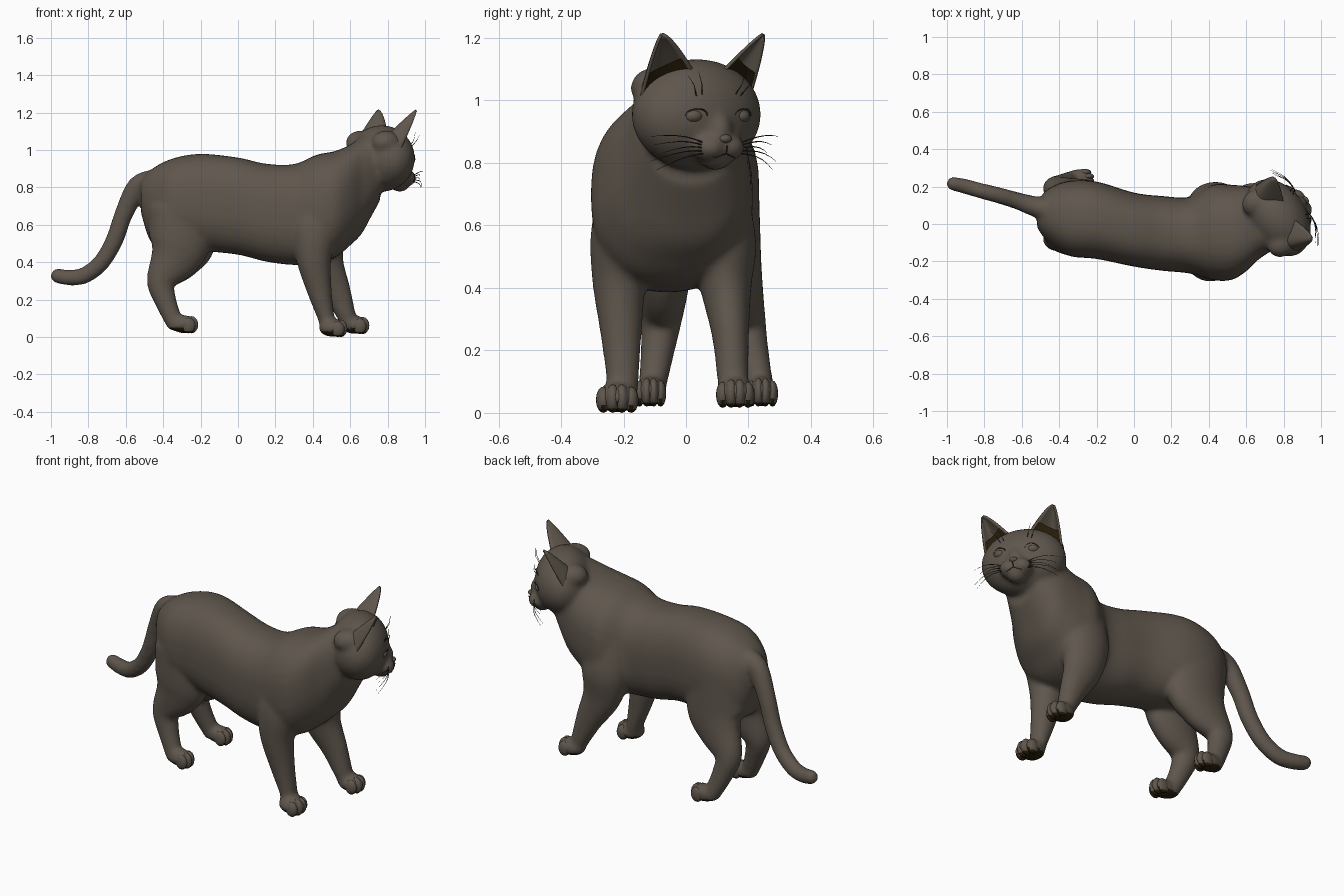
import bpy, bmesh, math
from mathutils import Vector, Matrix

if "Cube" in bpy.data.objects:
    bpy.data.objects.remove(bpy.data.objects["Cube"])


def material(name, rgb):
    m = bpy.data.materials.new(name)
    m.diffuse_color = (*rgb, 1)
    m.use_nodes = True
    m.node_tree.nodes["Principled BSDF"].inputs["Base Color"].default_value = m.diffuse_color
    return m


FUR = material("grey brown fur", (0.115, 0.094, 0.074))
DARK = material("dark brown skin", (0.022, 0.013, 0.003))
HAIR = material("whisker brown", (0.035, 0.028, 0.02))
HEAD = Matrix.Translation((0.755, 0.025, 0.955)) @ Matrix.Rotation(math.radians(32), 4, 'Z')


def finish(name, bm, *mats):
    bmesh.ops.recalc_face_normals(bm, faces=bm.faces)
    me = bpy.data.meshes.new(name)
    for f in bm.faces:
        f.smooth = True
    bm.to_mesh(me)
    bm.free()
    for m in mats:
        me.materials.append(m)
    ob = bpy.data.objects.new(name, me)
    bpy.context.collection.objects.link(ob)
    return ob


def ball(bm, c, r, frame=Matrix(), seg=24):
    mat = frame @ Matrix.Translation(c) @ Matrix.Diagonal((*r, 1))
    bmesh.ops.create_uvsphere(bm, u_segments=seg, v_segments=seg // 2, radius=1, matrix=mat)


def catmull(rows, steps=5):
    out = []
    for i in range(len(rows) - 1):
        q = [Vector(rows[min(max(k, 0), len(rows) - 1)]) for k in (i - 1, i, i + 1, i + 2)]
        for s in range(steps):
            t = s / steps
            out.append(0.5 * (2 * q[1] + (q[2] - q[0]) * t + (2 * q[0] - 5 * q[1] + 4 * q[2] - q[3]) * t * t
                              + (3 * q[1] - q[0] - 3 * q[2] + q[3]) * t ** 3))
    return out + [Vector(rows[-1])]


def loft(bm, rows, fixed=None, power=2.0, n=32):
    """Rows are x, y, z, half width along y, half width across; rings follow the path."""
    pts = catmull(rows)
    rings = []
    for i, p in enumerate(pts):
        a, b = pts[max(i - 1, 0)], pts[min(i + 1, len(pts) - 1)]
        t = fixed or Vector((b[0] - a[0], 0, b[2] - a[2])).normalized()
        up = t.cross(Vector((0, 1, 0)))
        ring = []
        for k in range(n):
            c, s = math.cos(2 * math.pi * k / n), math.sin(2 * math.pi * k / n)
            c = math.copysign(abs(c) ** (2 / power), c)
            s = math.copysign(abs(s) ** (2 / power), s)
            ring.append(bm.verts.new(Vector(p[:3]) + Vector((0, 1, 0)) * c * p[3] + up * s * p[4]))
        rings.append(ring)
    for r, q in zip(rings, rings[1:]):
        for k in range(n):
            bm.faces.new((r[k], r[(k + 1) % n], q[(k + 1) % n], q[k]))
    bm.faces.new(rings[0])
    bm.faces.new(rings[-1][::-1])


def mark_soles(ob):
    for p in ob.data.polygons:
        if p.center.z < 0.05 and p.normal.z < -0.45:
            p.material_index = 1


parts = []


def part(build, *args, **kw):
    bm = bmesh.new()
    build(bm, *args, **kw)
    parts.append(finish("body_part", bm))


# torso and neck
part(loft, [(-.518, .05, .75, .07, .09), (-.46, .045, .70, .142, .20), (-.35, .03, .71, .2, .245),
            (-.2, .02, .72, .207, .26), (0, -.03, .70, .198, .26), (.15, -.05, .665, .2, .262),
            (.3, -.06, .655, .205, .27), (.42, -.045, .685, .255, .29), (.52, -.045, .71, .255, .285),
            (.6, -.025, .76, .228, .27), (.66, .0, .81, .195, .26), (.71, .01, .865, .17, .225),
            (.76, .015, .9, .14, .17)],
     fixed=Vector((1, 0, 0)), power=2.45)
# legs
part(loft, [(.41, -.17, .74, .1, .13), (.41, -.195, .58, .11, .13), (.405, -.213, .42, .087, .095),
            (.435, -.208, .25, .066, .067), (.472, -.203, .1, .052, .045), (.485, -.21, .04, .05, .04)])
part(loft, [(.44, .09, .74, .1, .14), (.435, .12, .55, .105, .14), (.455, .127, .4, .082, .112),
            (.525, .142, .25, .06, .078), (.586, .15, .1, .05, .048), (.605, .152, .05, .048, .04)])
part(loft, [(-.31, -.06, .7, .11, .17), (-.31, -.07, .52, .1, .165), (-.34, -.073, .42, .085, .135),
            (-.41, -.078, .3, .067, .08), (-.39, -.09, .2, .055, .06), (-.35, -.105, .1, .047, .049),
            (-.33, -.112, .05, .045, .04)])
part(loft, [(-.3, .125, .7, .11, .18), (-.295, .14, .52, .1, .18), (-.335, .16, .42, .085, .14),
            (-.41, .19, .3, .065, .08), (-.39, .21, .2, .055, .06), (-.35, .232, .1, .047, .049),
            (-.33, .24, .05, .045, .04)])
# tail
part(loft, [(-.44, .07, .82, .07, .08), (-.535, .095, .80, .055, .062), (-.61, .12, .66, .047, .05),
            (-.66, .135, .52, .045, .048), (-.73, .155, .4, .044, .046), (-.82, .178, .33, .043, .045),
            (-.9, .2, .318, .042, .043), (-.965, .215, .327, .038, .04)])
part(ball, (-.965, .215, .327), (.038, .039, .04))
# paws
PAWS = [(.518, -.22, 0, .066), (.635, .158, .016, .06), (-.28, -.115, .02, .05), (-.28, .243, .02, .05)]
for x, y, z, w in PAWS:
    part(ball, (x - .01, y, z + .049), (.078, w * 1.05, .049))
# skull, muzzle, chin, nose bridge
for c, r in (((.015, 0, 0), (.157, .225, .178)), ((.145, .035, -.105), (.06, .055, .045)),
             ((.145, -.035, -.105), (.06, .055, .045)), ((.13, 0, -.145), (.05, .05, .034)),
             ((.135, 0, -.05), (.062, .045, .065))):
    part(ball, c, r, frame=HEAD, seg=32)
# raised ear roots
for side in (-1, 1):
    part(ball, (-.035, side * .13, .085), (.085, .07, .065), frame=HEAD)

# fuse everything into one smooth skin
bpy.ops.object.select_all(action='DESELECT')
for ob in parts:
    ob.select_set(True)
bpy.context.view_layer.objects.active = parts[0]
bpy.ops.object.join()
body = bpy.context.view_layer.objects.active
body.name = "cat_body"
remesh = body.modifiers.new("fuse", 'REMESH')
remesh.mode, remesh.voxel_size, remesh.use_smooth_shade = 'VOXEL', 0.011, True
smooth = body.modifiers.new("soften", 'SMOOTH')
smooth.factor, smooth.iterations = 0.5, 14
for m in ("fuse", "soften"):
    bpy.ops.object.modifier_apply(modifier=m)
body.data.materials.clear()
body.data.materials.append(FUR)
body.data.materials.append(DARK)
mark_soles(body)

# toes
bm = bmesh.new()
for x, y, z, w in PAWS:
    for k in (-1.5, -.5, .5, 1.5):
        fwd, lift = (.031, .046) if abs(k) < 1 else (.016, .042)
        ball(bm, (x + fwd, y + k * w * .45, z + lift), (.036, w * .36, lift), seg=16)
mark_soles(finish("toes", bm, FUR, DARK))


# ears: curved shells open to the side, with a dark hollow at the base
def ear_sheet(name, side, fill, top, mat):
    o, b, i = Vector((.01, .205, .05)), Vector((-.16, .12, .08)), Vector((.085, .05, .13))
    tip, mid = Vector((.115, .193, .258)), Vector((.01, .13, .09))
    bm, nu, nv, grid = bmesh.new(), 16, 12, []
    for jv in range(nv + 1):
        v = top * jv / nv
        row = []
        for ju in range(nu + 1):
            u = ju / nu
            base = o * (1 - u) ** 2 + b * 2 * u * (1 - u) + i * u * u
            base = base.lerp(o.lerp(i, u), fill)
            p = mid.lerp(tip, v) + (base - mid) * (1 - v) ** .75
            row.append(bm.verts.new(HEAD @ Vector((p.x, p.y * side, p.z))))
        grid.append(row)
    for r, q in zip(grid, grid[1:]):
        for k in range(nu):
            bm.faces.new((r[k], r[k + 1], q[k + 1], q[k]))
    return finish(name, bm, mat)


for side, word in ((-1, "right"), (1, "left")):
    ear = ear_sheet(word + "_ear", side, 0, .985, FUR)
    shell = ear.modifiers.new("thickness", 'SOLIDIFY')
    shell.thickness, shell.offset = 0.01, 0
    ear_sheet(word + "_ear_hollow", side, .85, .4, DARK)
    # eyeball
    bm = bmesh.new()
    ball(bm, (.133, side * .088, -.005), (.034, .034, .024), frame=HEAD)
    finish(word + "_eye", bm, FUR)

# nose
bm = bmesh.new()
ball(bm, (.19, 0, -.078), (.018, .022, .014), frame=HEAD)
finish("nose", bm, FUR)


def hairs(name, lines, radius):
    cu = bpy.data.curves.new(name, 'CURVE')
    cu.dimensions, cu.bevel_depth, cu.bevel_resolution = '3D', radius, 0
    for line in lines:
        sp = cu.splines.new('POLY')
        sp.points.add(len(line) - 1)
        for k, p in enumerate(line):
            sp.points[k].co = (*(HEAD @ Vector(p)), 1)
            sp.points[k].radius = 1 - .8 * k / (len(line) - 1)
    cu.materials.append(HAIR)
    ob = bpy.data.objects.new(name, cu)
    bpy.context.collection.objects.link(ob)
    bpy.ops.object.select_all(action='DESELECT')
    ob.select_set(True)
    bpy.context.view_layer.objects.active = ob
    bpy.ops.object.convert(target='MESH')


# whiskers and brow hairs
whiskers, brows = [], []
for side in (-1, 1):
    for k in range(5):
        a = Vector((.17, side * .065, -.092 - .008 * k))
        e = Vector((.125 - .01 * (k % 2), side * (.24 - .02 * (k % 3)), -.07 - .027 * k))
        whiskers.append([a.lerp(e, t / 5) + Vector((.02, 0, .012)) * math.sin(math.pi * t / 5) for t in range(6)])
    for k in range(2):
        brows.append([(.145, side * (.06 + .02 * k), .055), (.17, side * (.075 + .03 * k), .095),
                      (.172, side * (.09 + .04 * k), .14 - .015 * k)])
hairs("whiskers", whiskers, .0026)
hairs("brow_hairs", brows, .0022)
# mouth line and eyelid rims
hairs("mouth", [[(.203, 0, -.1), (.197, 0, -.125), (.187, s * .035, -.138), (.162, s * .065, -.133)]
                for s in (-1, 1)], .003)
hairs("eyelids", [[(.17 - .014 * abs(math.cos(a)) - s * .01 * math.cos(a), s * .088 + .036 * math.cos(a),
                    -.004 + .022 * math.sin(a)) for a in [math.pi * k / 10 for k in range(11)]]
                  for s in (-1, 1)], .003)
